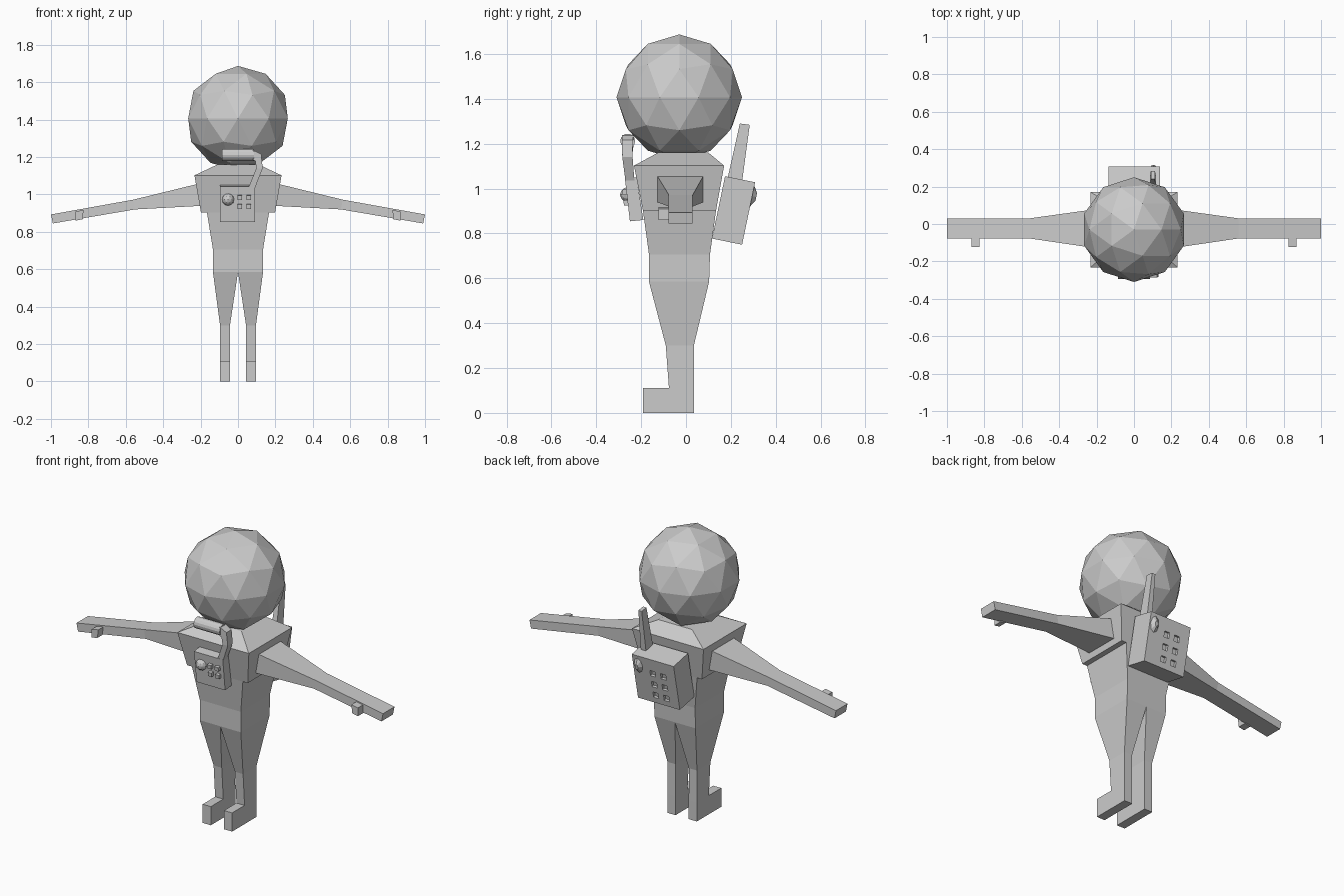
import bpy, bmesh, math
from mathutils import Vector, Matrix

if "Cube" in bpy.data.objects:
    bpy.data.objects.remove(bpy.data.objects["Cube"])

grey = bpy.data.materials.new("suit grey")
grey.diffuse_color = (0.6, 0.6, 0.6, 1)
grey.use_nodes = True
grey.node_tree.nodes["Principled BSDF"].inputs["Base Color"].default_value = grey.diffuse_color


def add(name, bm, mirror=False):
    bmesh.ops.recalc_face_normals(bm, faces=bm.faces)
    me = bpy.data.meshes.new(name)
    bm.to_mesh(me)
    bm.free()
    me.materials.append(grey)
    ob = bpy.data.objects.new(name, me)
    bpy.context.collection.objects.link(ob)
    if mirror:
        m = ob.modifiers.new("mirror", 'MIRROR')
        m.use_clip = False
        m.use_mirror_merge = False
    return ob


def loft(name, rings, mirror=False):
    """Skin a row of equal-sized point rings and cap both ends."""
    bm = bmesh.new()
    vs = [[bm.verts.new(p) for p in r] for r in rings]
    n = len(vs[0])
    for a, b in zip(vs, vs[1:]):
        for i in range(n):
            j = (i + 1) % n
            bm.faces.new((a[i], a[j], b[j], b[i]))
    bm.faces.new(vs[0])
    bm.faces.new(vs[-1])
    return add(name, bm, mirror)


def rect(x0, x1, y0, y1, z):
    return [(x0, y0, z), (x1, y0, z), (x1, y1, z), (x0, y1, z)]


def arm_ring(xt, zt, xb, zb, y0, y1):
    return [(xt, y0, zt), (xt, y1, zt), (xb, y1, zb), (xb, y0, zb)]


def prism(name, profile, x0, x1, mirror=False):
    """Extrude a (y, z) profile along x."""
    return loft(name, [[(x, y, z) for y, z in profile] for x in (x0, x1)], mirror)


def boxes(name, centres, size, tilt):
    bm = bmesh.new()
    for c in centres:
        bmesh.ops.create_cube(bm, size=1, matrix=Matrix.Translation(c)
                              @ Matrix.Rotation(tilt, 4, 'X') @ Matrix.Diagonal((*size, 1)))
    return add(name, bm)


# helmet
bm = bmesh.new()
bmesh.ops.create_icosphere(bm, subdivisions=2, radius=0.28,
                           matrix=Matrix.Translation((0, -0.03, 1.407)))
add("helmet", bm)

# chest with sloped collar, then waist and hips
loft("chest", [rect(-.198, .198, -.192, .134, .903), rect(-.233, .233, -.232, .17, 1.102),
               rect(-.11, .11, -.125, .10, 1.16)])
loft("waist", [rect(-.134, .134, -.165, .103, .585), rect(-.134, .134, -.165, .107, .706),
               rect(-.166, .166, -.192, .134, .903)])

# legs and boots
loft("leg", [rect(0, .134, -.165, .103, .585), rect(.043, .096, -.09, .035, .3),
             rect(.043, .096, -.076, .036, .11)], True)
prism("boot", [(-.192, 0), (.036, 0), (.036, .11), (-.192, .11)], .043, .096, True)

# arms and thumbs
loft("arm", [arm_ring(.20, 1.06, .18, .94, -.13, .08),
             arm_ring(.56, .972, .55, .92, -.077, .03),
             arm_ring(1.0, .893, .99, .845, -.077, .03)], True)
loft("thumb", [[(x, y, z) for x, z in ((.825, .917), (.868, .909), (.868, .86), (.832, .867))]
               for y in (-.07, -.123)], True)

# chest control box with dial and buttons
front = lambda z: -.25 - .022 * (z - .854) / .186
prism("control_box", [(-.25, .854), (-.19, .86), (-.22, 1.05), (-.272, 1.042)], -.096, .091)
boxes("control_button", [(x, front(z) - .003, z) for x in (.01, .058) for z in (.937, .984)],
      (.024, .03, .024), .118)
bm = bmesh.new()
bmesh.ops.create_icosphere(bm, subdivisions=2, radius=.033,
                           matrix=Matrix.Translation((-.053, front(.973) + .003, .973)))
add("dial", bm)

# mouthpiece cylinder and the bent pipe carrying it
bm = bmesh.new()
bmesh.ops.create_cone(bm, cap_ends=True, segments=14, radius1=.033, radius2=.033, depth=.17,
                      matrix=Matrix.Translation((0, -.26, 1.212)) @ Matrix.Rotation(math.pi / 2, 4, 'Y'))
add("mouthpiece", bm)


def pipe_ring(c, dx, dz, w):
    x, y, z = c
    return [(x - dx, y - w, z - dz), (x + dx, y - w, z + dz),
            (x + dx, y + w, z + dz), (x - dx, y + w, z - dz)]


loft("pipe", [pipe_ring((.08, -.26, 1.212), 0, .026, .026),
              pipe_ring((.108, -.261, 1.198), .016, .018, .024),
              pipe_ring((.115, -.261, 1.14), .017, 0, .023),
              pipe_ring((.073, -.25, 1.035), .018, 0, .02)])

# backpack with recessed vents
back = lambda z: .25 + .058 * (z - .75) / .278
pack = prism("backpack", [(.116, .777), (.25, .75), (.308, 1.028), (.174, 1.055)], -.135, .138)
cutter = boxes("vent_cutter", [(x, back(z), z) for x in (.014, -.055) for z in (.80, .868, .938)],
               (.034, .03, .034), -.206)
cutter.hide_render = True
cutter.hide_viewport = True
cut = pack.modifiers.new("vents", 'BOOLEAN')
cut.operation = 'DIFFERENCE'
cut.solver = 'EXACT'
cut.object = cutter

# raised knob on the pack and antenna
bm = bmesh.new()
bmesh.ops.create_cone(bm, cap_ends=True, segments=8, radius1=1, radius2=.3, depth=1,
                      matrix=Matrix.Translation((.104, back(.965) + .006, .965))
                      @ Matrix.Rotation(-.206 - math.pi / 2, 4, 'X')
                      @ Matrix.Diagonal((.034, .058, .025, 1)))
add("pack_knob", bm)
loft("antenna", [rect(.085, .119, .182, .25, 1.03),
                 [(.09, .24, 1.29), (.112, .24, 1.29), (.112, .284, 1.284), (.09, .284, 1.284)]])
